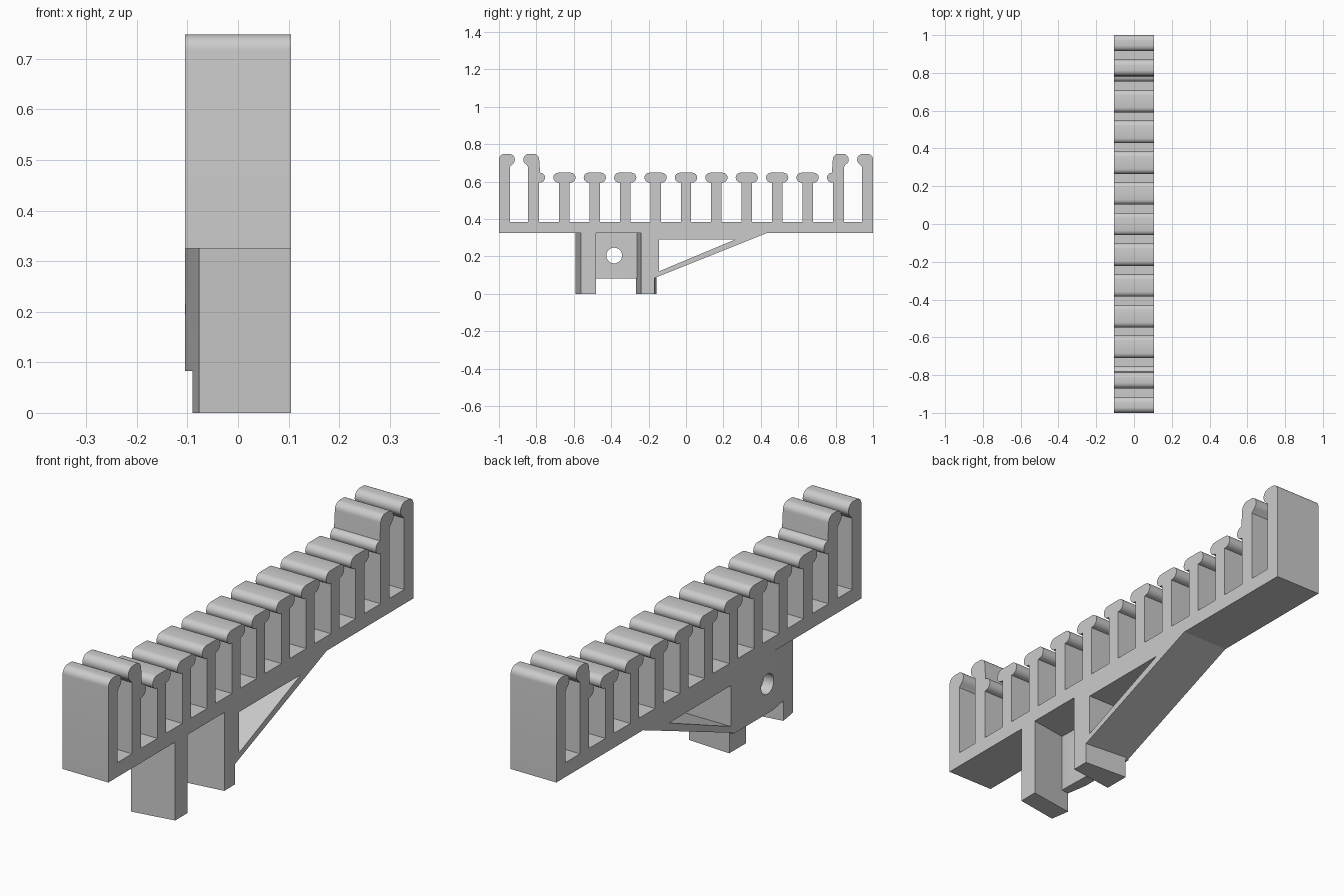
import bpy, bmesh, math
from mathutils import Vector

cube = bpy.data.objects.get("Cube")
if cube:
    bpy.data.objects.remove(cube, do_unlink=True)

grey = bpy.data.materials.new("light_grey")
grey.use_nodes = True
colour = (0.6, 0.6, 0.6, 1)
grey.diffuse_color = colour
grey.node_tree.nodes["Principled BSDF"].inputs["Base Color"].default_value = colour

HALF = 0.105          # half the width in x
BASE_Z, TOP_Z = 0.325, 0.385


def extrude(name, points, direction):
    """Close the points into one face and push it along the direction."""
    bm = bmesh.new()
    face = bm.faces.new([bm.verts.new(p) for p in points])
    moved = bmesh.ops.extrude_face_region(bm, geom=[face])["geom"]
    bmesh.ops.translate(bm, vec=Vector(direction),
                        verts=[v for v in moved if isinstance(v, bmesh.types.BMVert)])
    bmesh.ops.recalc_face_normals(bm, faces=bm.faces)
    mesh = bpy.data.meshes.new(name)
    bm.to_mesh(mesh)
    bm.free()
    mesh.materials.append(grey)
    obj = bpy.data.objects.new(name, mesh)
    bpy.context.collection.objects.link(obj)
    return obj


def side_profile(name, yz, half=HALF):
    return extrude(name, [(-half, y, z) for y, z in yz], (2 * half, 0, 0))


def floor_plan(name, xy, low, high):
    return extrude(name, [(x, y, low) for x, y in xy], (0, 0, high - low))


def activate(obj):
    bpy.ops.object.select_all(action='DESELECT')
    obj.select_set(True)
    bpy.context.view_layer.objects.active = obj


def cut(obj, cutter):
    mod = obj.modifiers.new("cut", 'BOOLEAN')
    mod.operation = 'DIFFERENCE'
    mod.solver = 'EXACT'
    mod.object = cutter
    activate(obj)
    bpy.ops.object.modifier_apply(modifier=mod.name)
    bpy.data.objects.remove(cutter, do_unlink=True)


def arc(y, z, r, start, end, steps=8):
    angles = [math.radians(start + (end - start) * i / steps) for i in range(steps + 1)]
    return [(y + r * math.cos(a), z + r * math.sin(a)) for a in angles]


# Comb: base bar, nine T-shaped teeth and a taller pair at each end
R_END, Z_END = 0.03, 0.718
R_TEE, Z_TEE = 0.0265, 0.6215
end_group = [(-1, BASE_Z)]
end_group += arc(-0.97, Z_END, R_END, 180, 90)
end_group += arc(-0.945, Z_END, R_END, 90, -60)
end_group += [(-0.94, 0.68), (-0.94, TOP_Z), (-0.845, TOP_Z), (-0.845, 0.68)]
end_group += arc(-0.84, Z_END, R_END, 240, 90)
end_group += arc(-0.815, Z_END, R_END, 90, 0)
end_group += arc(-0.78, Z_TEE, R_TEE, 90, -90)
end_group += [(-0.785, Z_TEE - R_TEE), (-0.785, TOP_Z)]

outline = list(end_group)
for i in range(-4, 5):
    c = i * 0.1625
    stem, reach = 0.028, 0.033
    outline += [(c - stem, TOP_Z)]
    outline += arc(c - reach, Z_TEE, R_TEE, 270, 90)
    outline += arc(c + reach, Z_TEE, R_TEE, 90, -90)
    outline += [(c + stem, Z_TEE - R_TEE), (c + stem, TOP_Z)]
    # short steps under the head, where it meets the stem
    outline.insert(len(outline) - 20, (c - stem, Z_TEE - R_TEE))
outline += [(-y, z) for y, z in reversed(end_group)]
comb = side_profile("comb", outline)
activate(comb)
bpy.ops.object.shade_smooth_by_angle(angle=math.radians(35))

# Diagonal brace with a triangular opening
brace = side_profile("brace", [(-0.168, BASE_Z), (-0.168, 0.085), (0.432, BASE_Z)])
opening = side_profile("brace_opening", [(-0.145, 0.29), (-0.145, 0.12), (0.262, 0.29)], 0.2)
cut(brace, opening)

# Clamp legs, turned slightly against the bar
floor_plan("front_leg", [(HALF, -0.562), (-0.077, -0.592), (-0.09, -0.51), (HALF, -0.48)],
           0, BASE_Z)
floor_plan("back_leg", [(HALF, -0.24), (-0.089, -0.266), (-0.089, -0.157), (HALF, -0.168)],
           0, BASE_Z)

# Plate between the legs with a round hole
plate = floor_plan("clamp_plate",
                   [(-0.078, -0.585), (-HALF, -0.42), (-HALF, -0.16), (-0.065, -0.16),
                    (-0.055, -0.5)], 0.083, BASE_Z)
hole = side_profile("plate_hole", arc(-0.384, 0.205, 0.042, 0, 348.75, 31), 0.2)
cut(plate, hole)
activate(plate)
bpy.ops.object.shade_smooth_by_angle(angle=math.radians(30))
